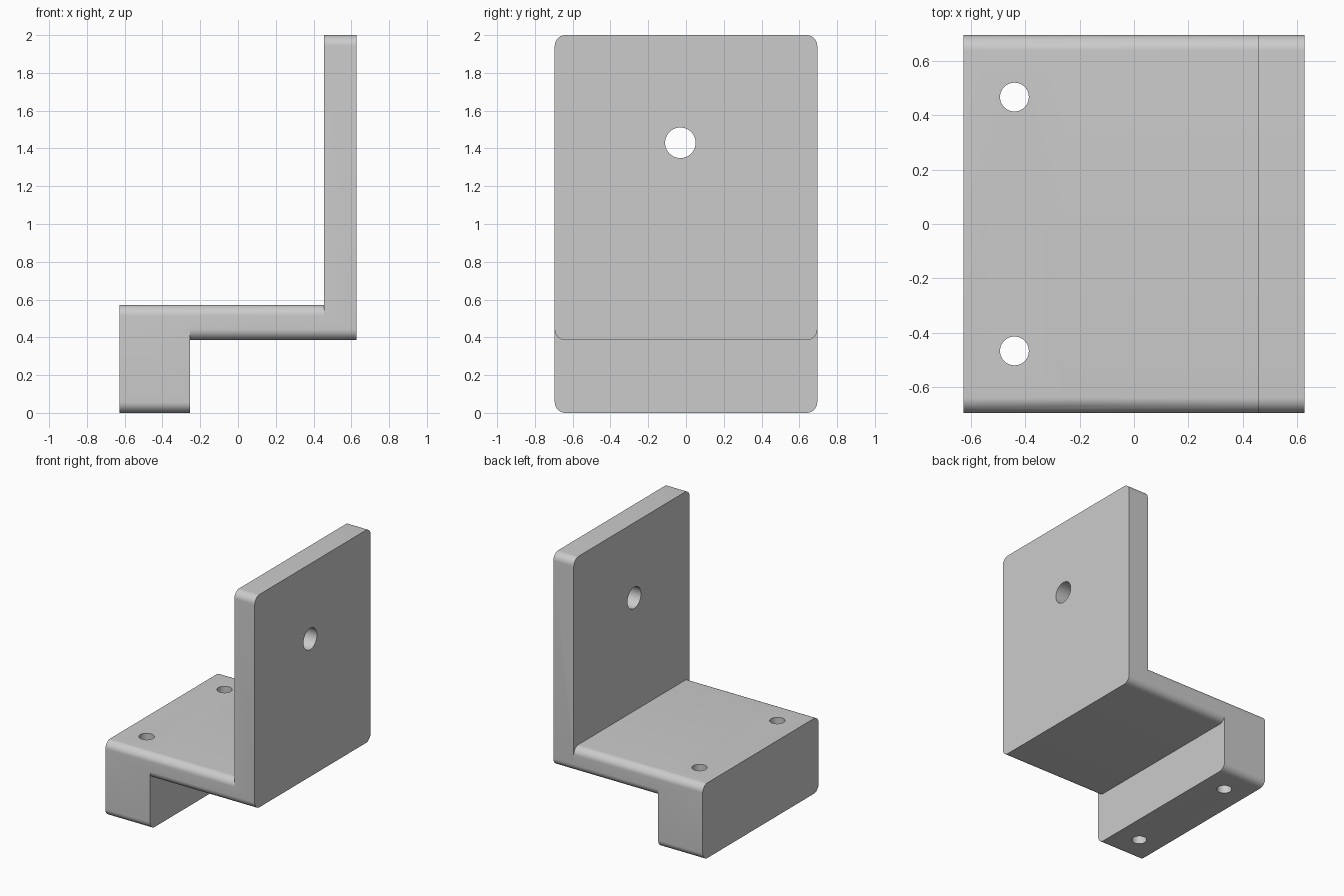
import bpy
import math
from mathutils import Vector

cube = bpy.data.objects.get("Cube")
if cube:
    bpy.data.objects.remove(cube, do_unlink=True)

HALF_WIDTH, RADIUS, STEPS = 0.695, 0.057, 12
LEFT, RIGHT = 0.627, -0.627

grey = bpy.data.materials.new("light_grey")
grey.use_nodes = True
grey.diffuse_color = (0.6, 0.6, 0.6, 1)
grey.node_tree.nodes["Principled BSDF"].inputs["Base Color"].default_value = (0.6, 0.6, 0.6, 1)


def prism(name, profile, direction):
    """Solid made by sweeping a closed profile along a direction."""
    n = len(profile)
    verts = [Vector(p) for p in profile]
    verts += [p + Vector(direction) for p in verts]
    faces = [tuple(reversed(range(n))), tuple(range(n, 2 * n))]
    faces += [(i, (i + 1) % n, n + (i + 1) % n, n + i) for i in range(n)]
    mesh = bpy.data.meshes.new(name)
    mesh.from_pydata(verts, [], faces)
    mesh.materials.append(grey)
    obj = bpy.data.objects.new(name, mesh)
    bpy.context.collection.objects.link(obj)
    return obj


def slab(name, x0, x1, z0, z1):
    """Block along x whose four long edges are rounded."""
    profile = []
    centres = [(1, z1 - RADIUS), (-1, z1 - RADIUS), (-1, z0 + RADIUS), (1, z0 + RADIUS)]
    for quarter, (side, z) in enumerate(centres):
        for i in range(STEPS + 1):
            a = (quarter + i / STEPS) * math.pi / 2
            y = side * (HALF_WIDTH - RADIUS)
            profile.append((x0, y + RADIUS * math.cos(a), z + RADIUS * math.sin(a)))
    return prism(name, profile, (x1 - x0, 0, 0))


def drill(name, centre, radius, along_x=False):
    """Round cutter for a through hole."""
    depth = 1.0
    bpy.ops.mesh.primitive_cylinder_add(
        vertices=48, radius=radius, depth=depth, location=centre,
        rotation=(0, math.pi / 2 if along_x else 0, 0))
    obj = bpy.context.object
    obj.name = name
    obj.data.materials.append(grey)
    return obj


def combine(target, other, operation):
    mod = target.modifiers.new(operation.title(), "BOOLEAN")
    mod.operation, mod.solver, mod.object = operation, "EXACT", other
    bpy.context.view_layer.objects.active = target
    bpy.ops.object.modifier_apply(modifier=mod.name)
    bpy.data.objects.remove(other, do_unlink=True)


# Foot, shelf and upright plate joined into one bracket
bracket = slab("bracket", RIGHT, -0.253, 0, 0.571)
combine(bracket, slab("shelf", -0.253, 0.456, 0.385, 0.571), "UNION")
combine(bracket, slab("upright_plate", 0.456, LEFT, 0.385, 2), "UNION")

# Two holes down through the foot, one across the plate
for side in (-1, 1):
    combine(bracket, drill("foot_hole", (-0.44, side * 0.467, 0.3), 0.053), "DIFFERENCE")
combine(bracket, drill("plate_hole", (0.54, -0.03, 1.43), 0.081, True), "DIFFERENCE")

# Smooth the rounds and holes, keep the edges sharp
bpy.ops.object.select_all(action="DESELECT")
bracket.select_set(True)
bpy.context.view_layer.objects.active = bracket
bpy.ops.object.shade_smooth_by_angle(angle=math.radians(30))
